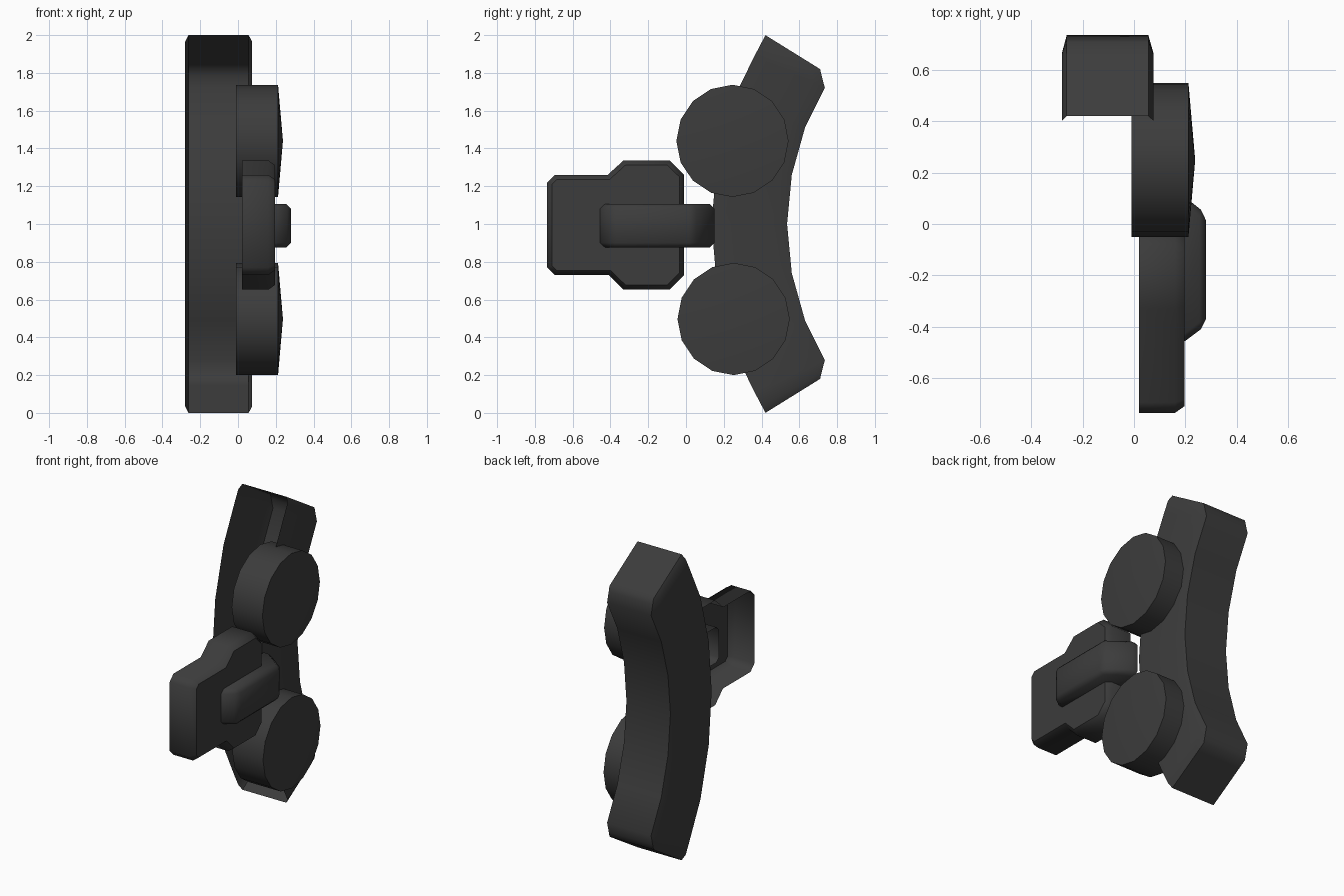
import bpy, bmesh
from math import cos, sin, pi, radians

if "Cube" in bpy.data.objects:
    bpy.data.objects.remove(bpy.data.objects["Cube"])

dark = bpy.data.materials.new("dark_rubber")
dark.diffuse_color = (0.045, 0.045, 0.045, 1)
dark.use_nodes = True
dark.node_tree.nodes["Principled BSDF"].inputs["Base Color"].default_value = dark.diffuse_color


def finish(name, bm, smooth):
    me = bpy.data.meshes.new(name)
    bm.to_mesh(me)
    bm.free()
    ob = bpy.data.objects.new(name, me)
    bpy.context.collection.objects.link(ob)
    me.materials.append(dark)
    bpy.ops.object.select_all(action='DESELECT')
    ob.select_set(True)
    bpy.context.view_layer.objects.active = ob
    bpy.ops.object.shade_smooth_by_angle(angle=radians(smooth))
    return ob


def loft(bm, rings, closed=True):
    """Skin between rings of points; returns the vertex rings."""
    vs = [[bm.verts.new(p) for p in r] for r in rings]
    for a, b in zip(vs, vs[1:]):
        n = len(a)
        for i in range(n if closed else n - 1):
            j = (i + 1) % n
            bm.faces.new((a[i], a[j], b[j], b[i]))
    return vs


def orient(bm, face, axis):
    """Consistent normals, with the given face pointing along +axis."""
    bmesh.ops.recalc_face_normals(bm, faces=bm.faces)
    bm.normal_update()
    if face.normal[axis] < 0:
        bmesh.ops.reverse_faces(bm, faces=bm.faces)


# Curved pad: a shell open on its inner side.
# Stations are (inner y, inner z, outer y, outer z), mirrored about z = 1
half = [(.42, 2.0, .71, 1.82), (.403, 1.966, .718, 1.786), (.363, 1.89, .735, 1.72),
        (.25, 1.66, .63, 1.51), (.165, 1.34, .56, 1.26)]
stations = half + [(.135, 1.0, .535, 1.0)] + [
    (a, 2 - b, c, 2 - d) for a, b, c, d in reversed(half)]
section = [(-.28, 0), (-.28, .82), (-.262, 1), (.056, 1), (.075, .82), (.075, 0)]
bm = bmesh.new()
rings = []
for k, (iy, iz, oy, oz) in enumerate(stations):
    end = k in (0, len(stations) - 1)          # ends are drawn in for the chamfer
    rings.append([(min(max(x, -.262), .056) if end else x,
                   iy + (oy - iy) * t, iz + (oz - iz) * t) for x, t in section])
rings = loft(bm, rings, closed=False)
top_cap = bm.faces.new(rings[0])
bm.faces.new(rings[-1])
orient(bm, top_cap, 2)
finish("curved_pad", bm, 50)

# Two round discs with slightly conical faces, open where they sit in the pad
for name, cy, cz in (("upper_disc", .246, 1.44), ("lower_disc", .252, .497)):
    bm = bmesh.new()
    circle = [(cy + .297 * cos(i * pi / 8), cz + .297 * sin(i * pi / 8)) for i in range(16)]
    back, front = loft(bm, [[(x, y, z) for y, z in circle] for x in (-.01, .212)])
    tip = bm.verts.new((.238, cy, cz))
    for i in range(16):
        cone = bm.faces.new((front[i], front[(i + 1) % 16], tip))
    orient(bm, cone, 0)
    finish(name, bm, 40)

# Stepped plate: a shell open at the back, chamfered round its front face
outline = [(-.735, .77), (-.695, .73), (-.41, .73), (-.33, .652), (-.088, .652), (-.01, .73),
           (-.01, 1.26), (-.088, 1.337), (-.33, 1.337), (-.415, 1.26), (-.695, 1.26), (-.735, 1.22)]
bm = bmesh.new()
rings = loft(bm, [[(x, y, z) for y, z in outline] for x in (.02, .16)])
face = bm.faces.new(rings[1])
orient(bm, face, 0)
bmesh.ops.inset_region(bm, faces=[face], thickness=.025, use_even_offset=True)
for v in face.verts:
    v.co.x = .196
finish("stepped_plate", bm, 50)

# Bent arm crossing the plate towards the pad, open at the back
profile = [(.08, -.455), (.2, -.455), (.28, -.395), (.28, .04), (.215, .092),
           (.135, .15), (.1, .15)]
bm = bmesh.new()
low, high = loft(bm, [[(x, y, z) for x, y in profile] for z in (.875, 1.107)], closed=False)
bm.faces.new(low)
lid = bm.faces.new(high)
orient(bm, lid, 2)
long_edges = [e for e in bm.edges if not e.is_boundary
              and e.calc_face_angle(0) > radians(50)]
bmesh.ops.bevel(bm, geom=long_edges, offset=.025, segments=1, affect='EDGES', profile=.5)
finish("bent_arm", bm, 50)
